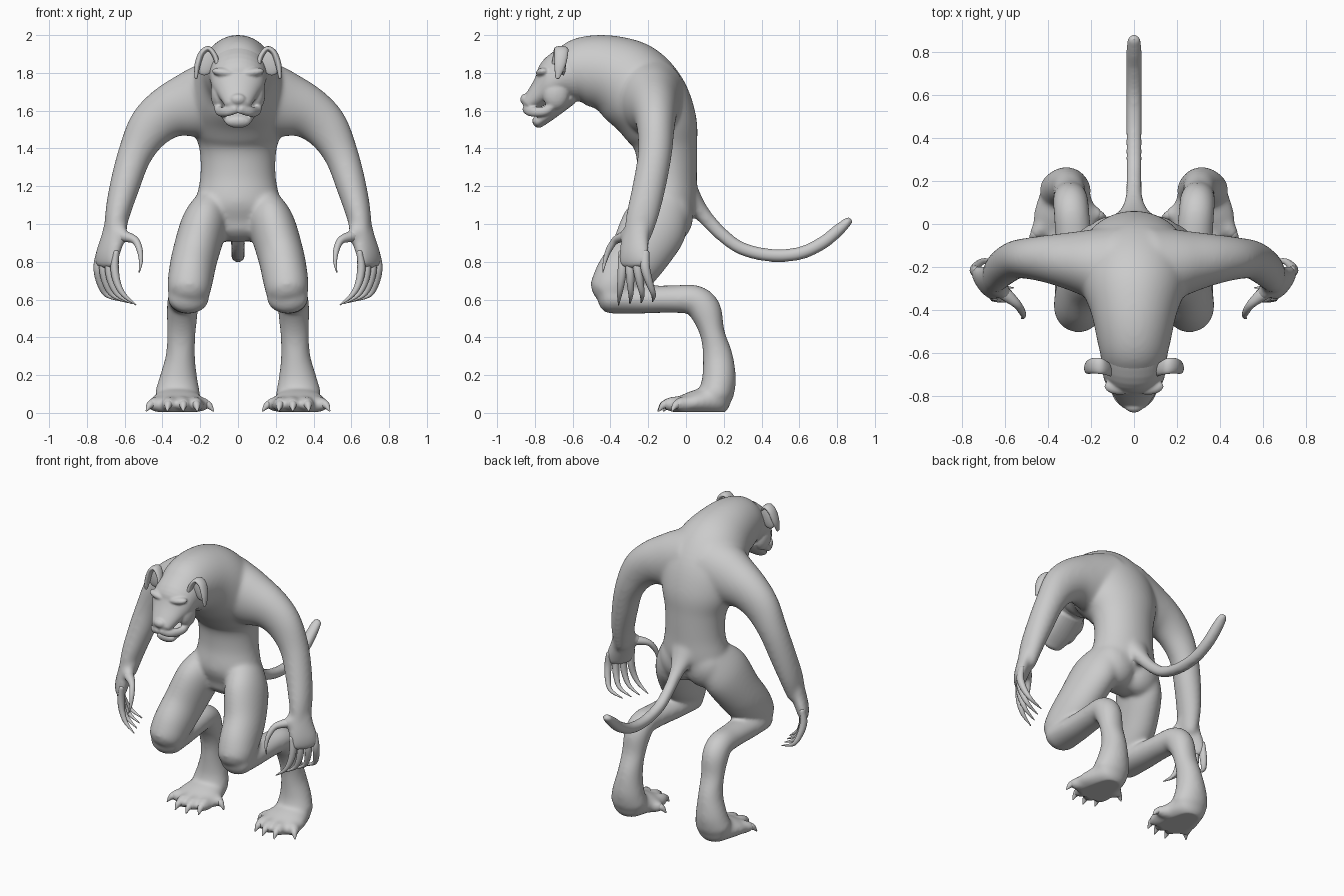
import bpy, bmesh
from mathutils import Vector, Matrix
from math import sin, cos, pi

X, Y, Z = Vector((1, 0, 0)), Vector((0, 1, 0)), Vector((0, 0, 1))


def spline(p, steps):
    """Catmull-Rom through points (x, y, z, radius_a, radius_b)."""
    out = []
    for i in range(len(p) - 1):
        a, b, c, d = p[max(i - 1, 0)], p[i], p[i + 1], p[min(i + 2, len(p) - 1)]
        for k in range(steps):
            t = k / steps
            out.append([0.5 * (2 * q + (r - o) * t + (2 * o - 5 * q + 4 * r - s) * t * t
                               + (3 * q - o - 3 * r + s) * t ** 3) for o, q, r, s in zip(a, b, c, d)])
    return out + [list(p[-1])]


def tube(bm, pts, ref=X, steps=5, n=24, sides=(1,)):
    """Round-ended tube with elliptical sections; sides (1, -1) mirrors it in x."""
    for s in sides:
        sm = spline([(p[0] * s, *p[1:]) for p in pts], steps)
        pos = [Vector(p[:3]) for p in sm]
        axis = Vector((ref.x * s, ref.y, ref.z))
        last, rings = len(sm) - 1, []
        for i, p in enumerate(sm):
            t = (pos[min(i + 1, last)] - pos[max(i - 1, 0)]).normalized()
            u = (axis - t * axis.dot(t)).normalized()
            v = t.cross(u)
            ks = [(0, 1)]
            if i == 0:
                ks = [(-sin(a), cos(a)) for a in (1.45, 1.0, 0.5)] + ks
            if i == last:
                ks = ks + [(sin(a), cos(a)) for a in (0.5, 1.0, 1.45)]
            for off, k in ks:
                c = pos[i] + t * off * min(p[3], p[4]) * 0.8
                rings.append([bm.verts.new(c + u * (cos(2 * pi * j / n) * p[3] * k)
                                           + v * (sin(2 * pi * j / n) * p[4] * k)) for j in range(n)])
        for a, b in zip(rings, rings[1:]):
            for j in range(n):
                bm.faces.new((a[j], a[(j + 1) % n], b[(j + 1) % n], b[j]))
        bm.faces.new(rings[0][::-1])
        bm.faces.new(rings[-1])


def ball(bm, loc, size, rot=0, sides=(1,)):
    for s in sides:
        m = Matrix.Translation((loc[0] * s, loc[1], loc[2])) @ Matrix.Rotation(rot * s, 4, 'Y') @ Matrix.Diagonal((*size, 1))
        bmesh.ops.create_uvsphere(bm, u_segments=20, v_segments=12, radius=1, matrix=m)


def finish(bm, name, fuse=0):
    """Make the object; fuse > 0 merges its parts and softens them that many times."""
    bmesh.ops.recalc_face_normals(bm, faces=bm.faces)
    me = bpy.data.meshes.new(name)
    bm.to_mesh(me)
    bm.free()
    ob = bpy.data.objects.new(name, me)
    bpy.context.collection.objects.link(ob)
    if fuse:
        rm = ob.modifiers.new("fuse", 'REMESH')
        rm.mode, rm.voxel_size, rm.use_smooth_shade = 'VOXEL', .0105 if fuse > 10 else .006, True
        sm = ob.modifiers.new("soften", 'SMOOTH')
        sm.factor, sm.iterations = .5, fuse
        bpy.context.view_layer.objects.active = ob
        for m in ("fuse", "soften"):
            bpy.ops.object.modifier_apply(modifier=m)
        for v in ob.data.vertices:
            v.co.z = max(v.co.z, .004)
    for f in ob.data.polygons:
        f.use_smooth = True


LR = (1, -1)
body, head = bmesh.new(), bmesh.new()
# torso and neck
torso = [(-.12, 1.0, .2, .12), (-.11, 1.1, .225, .165), (-.10, 1.25, .2, .158), (-.105, 1.4, .205, .165),
         (-.13, 1.51, .245, .195), (-.2, 1.645, .27, .222), (-.30, 1.745, .24, .228), (-.42, 1.8, .198, .202),
         (-.55, 1.81, .17, .18), (-.63, 1.79, .15, .145)]
tube(body, [(0, *p) for p in torso], n=40)
ball(body, (.09, -.07, 1.05), (.14, .11, .15), 0, LR)
# head and muzzle
skull = [(-.55, 1.81, .162, .172), (-.66, 1.78, .15, .135), (-.72, 1.73, .138, .102), (-.77, 1.69, .108, .07),
         (-.825, 1.64, .075, .047)]
tube(head, [(0, *p) for p in skull], n=40)
# lower jaw, nose, brow, cheeks
tube(head, [(0, -.62, 1.67, .1, .045), (0, -.72, 1.585, .095, .036), (0, -.785, 1.54, .068, .034)])
ball(head, (0, -.85, 1.66), (.042, .028, .03))
ball(head, (.065, -.755, 1.8), (.075, .04, .026), -.15, LR)
ball(head, (.1, -.69, 1.69), (.045, .07, .085), 0, LR)
# upper lip folds
tube(head, [(.015, -.845, 1.61, .027, .022), (.065, -.815, 1.595, .027, .022), (.1, -.74, 1.6, .025, .022),
            (.108, -.69, 1.65, .022, .022)], ref=Z, sides=LR)
finish(head, "head", 8)

# arms
tube(body, [(.08, -.2, 1.675, .2, .21), (.22, -.18, 1.64, .155, .185), (.36, -.165, 1.595, .12, .143),
            (.465, -.16, 1.51, .1, .12), (.545, -.165, 1.37, .09, .092), (.6, -.195, 1.2, .088, .08),
            (.638, -.23, 1.05, .085, .066), (.655, -.26, .93, .072, .05)], ref=Y, n=32, sides=LR)
# palms and thumb roots
tube(body, [(.645, -.25, 1.0, .07, .058), (.665, -.27, .92, .083, .05), (.69, -.275, .84, .092, .043),
            (.698, -.278, .79, .092, .034)], ref=Vector((.6, .8, 0)), sides=LR)
tube(body, [(.65, -.28, .96, .045, .05), (.6, -.325, .935, .035, .035)], ref=Y, sides=LR)
# thighs
tube(body, [(.13, -.1, 1.1, .1, .13), (.18, -.165, .99, .122, .175), (.228, -.255, .83, .122, .157),
            (.25, -.345, .72, .12, .142), (.26, -.395, .655, .115, .122)], n=32, sides=LR)
# lower legs
tube(body, [(.262, -.4, .61, .11, .085), (.27, -.25, .6, .098, .075), (.28, -.08, .602, .087, .073),
            (.29, .045, .597, .083, .08), (.295, .103, .54, .083, .085), (.3, .14, .42, .076, .066),
            (.305, .168, .3, .078, .08), (.315, .175, .18, .102, .09), (.32, .16, .1, .122, .093)],
     n=32, sides=LR)
# feet
tube(body, [(.32, .17, .07, .108, .082), (.322, .05, .055, .145, .066), (.325, -.04, .038, .145, .045)],
     n=32, sides=LR)
# tail
tube(body, [(0, 0, 1.15, .11, .08), (0, .06, 1.085, .065, .05), (0, .12, 1.015, .042, .04), (0, .2, .935, .038, .037),
            (0, .3, .868, .038, .036), (0, .45, .834, .038, .036), (0, .6, .844, .039, .036),
            (0, .72, .898, .041, .036), (0, .80, .962, .04, .034), (0, .862, 1.017, .032, .026)])
# toes: soft roots join the body, claws stay sharp
toes = bmesh.new()
for bx, by, tx, ty in ((.235, .0, .215, -.12), (.29, -.02, .29, -.148), (.355, -.02, .375, -.145),
                       (.40, .02, .485, -.075), (.25, .07, .13, .03)):
    b, t = Vector((bx, by)), Vector((tx, ty))
    row = []
    for f, z, r in ((0, .045, .045), (.4, .046, .042), (.65, .046, .034), (.82, .037, .018), (1, .01, .004)):
        p = b.lerp(t, f)
        row.append((p.x, p.y, z, r, r))
    tube(body, row[:3], ref=Z, n=14, sides=LR)
    tube(toes, [(*p[:3], p[3] * .72, p[4] * .72) if i < 3 else p for i, p in enumerate(row)][1:], ref=Z, n=14, sides=LR)
finish(body, "body", 22)
finish(toes, "toe_claws")

# clawed fingers and thumbs
fingers = bmesh.new()
for i in range(4):
    x, y, ty = .65 + .03 * i, -.336 + .04 * i, -.352 + .06 * i
    m = (y + ty) / 2
    tube(fingers, [(x - .005, y, .85, .022, .016), (x + .003, y, .77, .025, .022), (x - .01, m, .69, .02, .019),
                   (x - .045, ty, .625, .013, .013), (x - .11 - .008 * i, ty - .005, .572 + .006 * i, .003, .003)],
         ref=Y, n=12, sides=LR)
tube(fingers, [(.64, -.295, .94, .035, .035), (.59, -.333, .932, .03, .028), (.543, -.375, .912, .02, .02),
               (.52, -.41, .86, .016, .016), (.514, -.43, .8, .01, .01), (.523, -.44, .745, .003, .003)],
     ref=Y, n=12, sides=LR)
finish(fingers, "fingers")

# ears: curled rim and thin back
ears = bmesh.new()
tube(ears, [(.105, -.69, 1.83, .022, .012), (.122, -.675, 1.89, .03, .014), (.155, -.662, 1.928, .036, .014),
            (.192, -.66, 1.905, .036, .016), (.215, -.668, 1.84, .03, .016), (.222, -.68, 1.775, .012, .008)],
     ref=Y, n=14, sides=LR)
ball(ears, (.168, -.65, 1.86), (.052, .016, .075), -.3, LR)
finish(ears, "ears")
